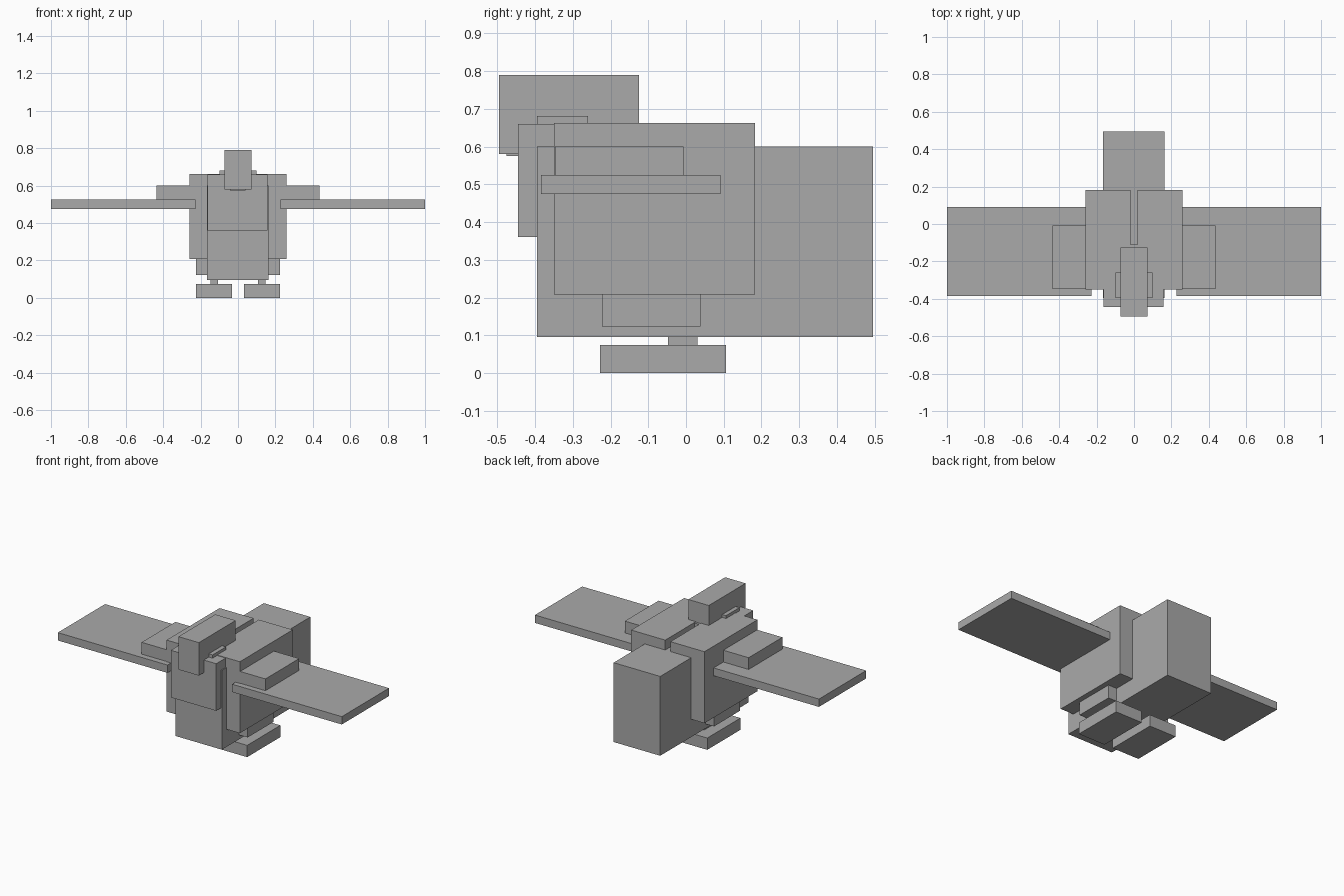
import bpy

default = bpy.data.objects.get("Cube")
if default:
    bpy.data.objects.remove(default, do_unlink=True)

# One plain grey for the whole bird
grey = bpy.data.materials.new("plain_grey")
grey.use_nodes = True
grey.diffuse_color = (0.4, 0.4, 0.4, 1)
grey.node_tree.nodes["Principled BSDF"].inputs["Base Color"].default_value = (0.4, 0.4, 0.4, 1)


def box(name, x, y, z):
    """Axis-aligned block given by its (low, high) range on each axis."""
    bpy.ops.mesh.primitive_cube_add(size=1, location=[sum(r) / 2 for r in (x, y, z)])
    obj = bpy.context.object
    obj.name = name
    obj.scale = [r[1] - r[0] for r in (x, y, z)]
    bpy.ops.object.transform_apply(location=False, rotation=False, scale=True)
    obj.data.materials.append(grey)
    return obj


def pair(name, x, y, z):
    """Block on the left and its mirrored twin on the right."""
    box("left_" + name, x, y, z)
    box("right_" + name, (-x[1], -x[0]), y, z)


# Body and head along the centre line
box("body", (-0.165, 0.163), (-0.395, 0.495), (0.095, 0.6))
box("chest", (-0.162, 0.158), (-0.445, -0.11), (0.36, 0.66))
box("neck", (-0.1, 0.098), (-0.395, -0.26), (0.6, 0.681))
box("head", (-0.073, 0.071), (-0.495, -0.125), (0.58, 0.79))
box("chin", (-0.042, 0.04), (-0.475, -0.4), (0.575, 0.63))

# Flanks, wings and legs
pair("flank", (0.018, 0.258), (-0.35, 0.183), (0.208, 0.663))
pair("shoulder", (0.24, 0.436), (-0.347, -0.007), (0.49, 0.6))
pair("wing", (0.228, 1.0), (-0.384, 0.091), (0.475, 0.525))
pair("thigh", (0.035, 0.224), (-0.222, 0.038), (0.123, 0.23))
pair("ankle", (0.108, 0.147), (-0.048, 0.03), (0.06, 0.14))
pair("foot", (0.031, 0.224), (-0.228, 0.106), (0.0, 0.075))
